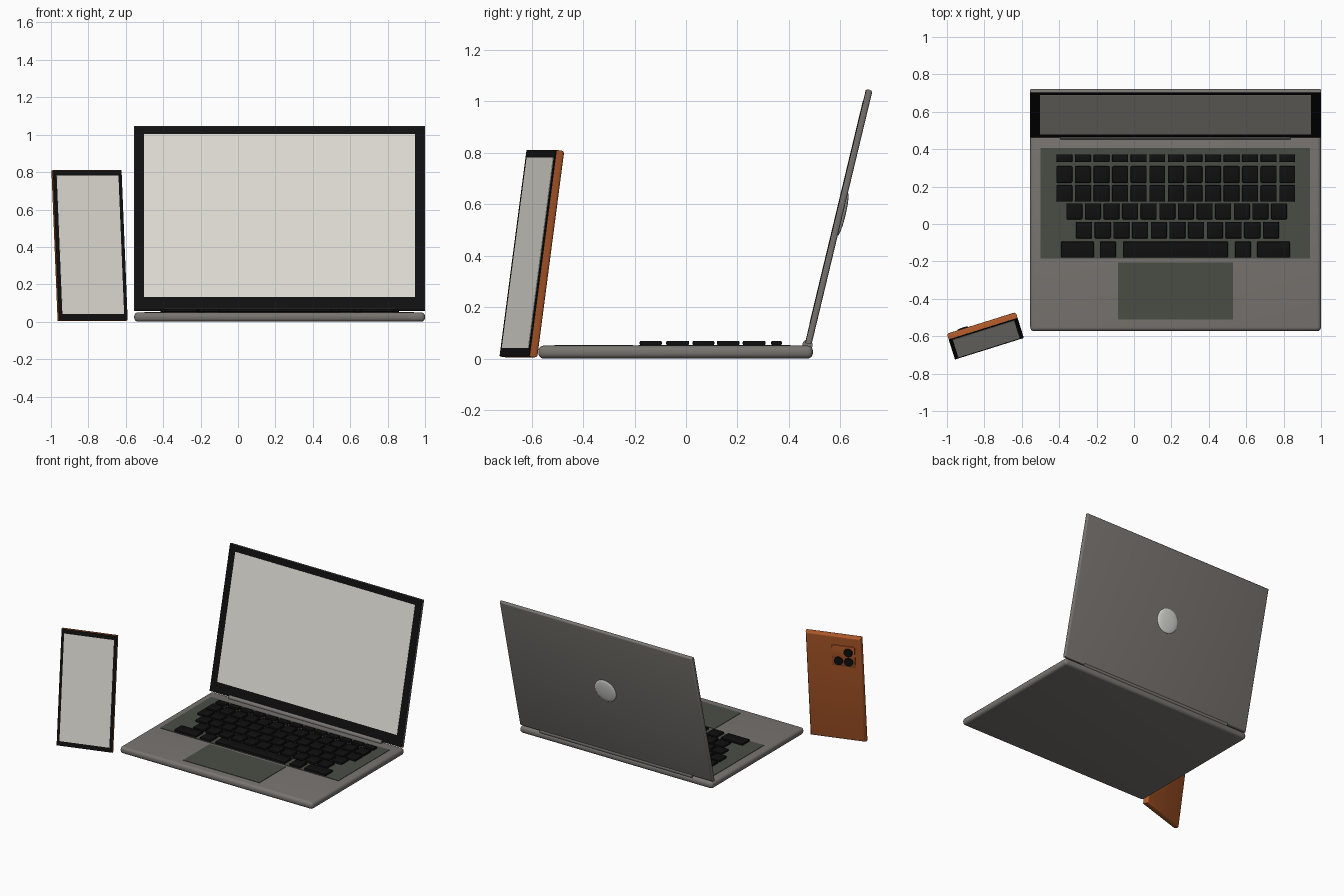
import bpy, bmesh, math
from mathutils import Matrix, Vector

if "Cube" in bpy.data.objects:
    bpy.data.objects.remove(bpy.data.objects["Cube"])


def material(name, rgb):
    m = bpy.data.materials.new(name)
    m.diffuse_color = (*rgb, 1)
    m.use_nodes = True
    m.node_tree.nodes["Principled BSDF"].inputs["Base Color"].default_value = m.diffuse_color
    return m


GREY = material("warm grey metal", (0.19, 0.175, 0.162))
OLIVE = material("dark olive grey", (0.068, 0.074, 0.060))
BLACK = material("black", (0.005, 0.005, 0.005))
SCREEN = material("pale screen", (0.74, 0.72, 0.66))
BADGE = material("light grey", (0.70, 0.70, 0.67))
ORANGE = material("burnt orange", (0.42, 0.098, 0.022))


def add_box(bm, lo, hi, bevel=0, segments=3, sharp_front=False):
    """Box between two corners; sharp_front leaves the -y rim unbevelled."""
    lo, hi = Vector(lo), Vector(hi)
    mat = Matrix.Translation((lo + hi) / 2) @ Matrix.Diagonal((*(hi - lo), 1))
    verts = bmesh.ops.create_cube(bm, size=1, matrix=mat)["verts"]
    if bevel:
        edges = {e for v in verts for e in v.link_edges}
        if sharp_front:
            edges = {e for e in edges if any(v.co.y > lo.y + 1e-5 for v in e.verts)
                     and all(v.co.y > lo.y + 1e-5 for v in e.verts)}
        bmesh.ops.bevel(bm, geom=list(edges), offset=bevel, segments=segments,
                        profile=0.5, affect='EDGES', clamp_overlap=True)


def finish(name, bm, mat, frame=Matrix()):
    me = bpy.data.meshes.new(name)
    bm.to_mesh(me)
    bm.free()
    me.materials.append(mat)
    ob = bpy.data.objects.new(name, me)
    ob.matrix_world = frame
    bpy.context.collection.objects.link(ob)
    bpy.context.view_layer.objects.active = ob
    ob.select_set(True)
    bpy.ops.object.shade_smooth_by_angle(angle=math.radians(35))
    ob.select_set(False)
    return ob


def box(name, lo, hi, mat, frame=Matrix(), **kw):
    bm = bmesh.new()
    add_box(bm, lo, hi, **kw)
    return finish(name, bm, mat, frame)


def cylinder(name, centre, radius, depth, axis, mat, frame=Matrix()):
    bm = bmesh.new()
    turn = Matrix.Rotation(math.pi / 2, 4, 'Y' if axis == 'X' else 'X')
    bmesh.ops.create_cone(bm, cap_ends=True, segments=32, radius1=radius, radius2=radius,
                          depth=depth, matrix=Matrix.Translation(centre) @ turn)
    return finish(name, bm, mat, frame)


# Laptop base with keyboard tray and trackpad
box("laptop_base", (-0.555, -0.573, 0), (1.0, 0.493, 0.05), GREY, bevel=0.021, segments=5)
box("keyboard_tray", (-0.50, -0.185, 0.046), (0.94, 0.405, 0.053), OLIVE)
box("trackpad", (-0.085, -0.51, 0.046), (0.53, -0.205, 0.053), OLIVE)

# Keys: regular rows (x start, x end, count, y low, y high), then the bottom row
keys = bmesh.new()
GAP = 0.014
rows = [(-0.415, 0.862, 13, 0.331, 0.372), (-0.415, 0.862, 13, 0.220, 0.309),
        (-0.415, 0.862, 13, 0.120, 0.208), (-0.362, 0.818, 12, 0.025, 0.110),
        (-0.310, 0.775, 11, -0.077, 0.012)]
spans = []
for x0, x1, n, y0, y1 in rows:
    pitch = (x1 - x0 + GAP) / n
    spans += [(x0 + i * pitch, x0 + (i + 1) * pitch - GAP, y0, y1) for i in range(n)]
for x0, x1 in [(-0.39, -0.215), (-0.182, -0.097), (-0.06, 0.502), (0.54, 0.625), (0.658, 0.833)]:
    spans.append((x0, x1, -0.180, -0.094))
for x0, x1, y0, y1 in spans:
    add_box(keys, (x0, y0, 0.052), (x1, y1, 0.069), bevel=0.005, segments=2)
finish("keys", keys, BLACK)

# Hinge
cylinder("hinge", (0.222, 0.472, 0.053), 0.02, 1.23, 'X', GREY)

# Lid, leaning back about the hinge
lid = Matrix.Translation((0.222, 0.475, 0.057)) @ Matrix.Rotation(math.radians(-13.5), 4, 'X')
W, H = 0.7775, 1.015
box("lid_shell", (-W, -0.010, 0), (W, 0.013, H), GREY, lid, bevel=0.010, sharp_front=True)
box("lid_bezel", (-W + 0.002, -0.013, 0.002), (W - 0.002, -0.009, H - 0.003), BLACK, lid)
box("lid_screen", (-0.725, -0.0145, 0.075), (0.725, -0.012, H - 0.046), SCREEN, lid)

# Domed disc on the back of the lid
bm = bmesh.new()
bmesh.ops.create_uvsphere(bm, u_segments=32, v_segments=16, radius=0.085,
                          matrix=Matrix.Translation((0, 0.013, 0.52)) @ Matrix.Diagonal((1, 0.13, 1, 1)))
finish("lid_disc", bm, BADGE, lid)

# Phone, turned and leaning back
phone = (Matrix.Translation((-0.773, -0.667, 0.008)) @ Matrix.Rotation(math.radians(17.4), 4, 'Z')
         @ Matrix.Rotation(math.radians(-7.8), 4, 'X'))
PW, PH = 0.193, 0.81
box("phone_body", (-PW, 0.003, 0), (PW, 0.037, PH), ORANGE, phone,
    bevel=0.014, segments=4, sharp_front=True)
box("phone_bezel", (-PW + 0.001, 0, 0.001), (PW - 0.001, 0.004, PH - 0.001), BLACK, phone)
box("phone_screen", (-PW + 0.02, -0.0015, 0.033), (PW - 0.02, 0.001, PH - 0.03), SCREEN, phone)

# Camera plate and three lenses on the phone back
box("camera_plate", (-0.148, 0.034, PH - 0.23), (0.012, 0.043, PH - 0.07), ORANGE, phone,
    bevel=0.004, segments=2)
for i, (x, drop) in enumerate([(-0.103, 0.115), (-0.103, 0.187), (-0.033, 0.187)]):
    cylinder(f"camera_lens_{i + 1}", (x, 0.045, PH - drop), 0.03, 0.016, 'Y', BLACK, phone)
